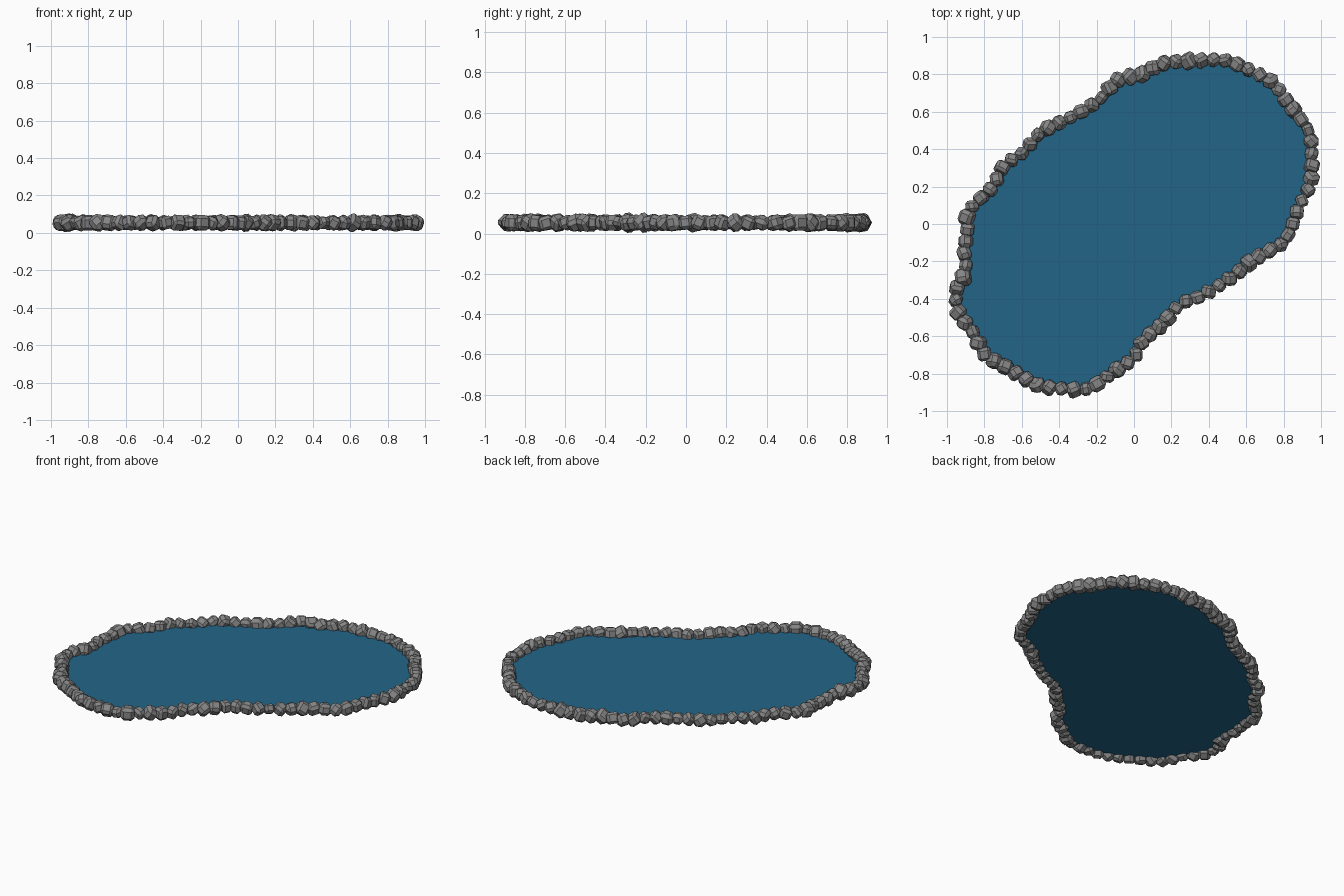
import bpy, bmesh, random
from mathutils import Vector, Matrix, Euler

if "Cube" in bpy.data.objects:
    bpy.data.objects.remove(bpy.data.objects["Cube"])

random.seed(7)
WATER_Z = 0.045
STONE_Z = 0.054
STONE_COUNT = 86

# Shoreline, anticlockwise from the top
SHORE = [(.49, .875), (.37, .875), (.16, .86), (.04, .80), (-.09, .77), (-.18, .67),
         (-.32, .58), (-.50, .49), (-.59, .385), (-.70, .31), (-.755, .20),
         (-.885, .07), (-.89, -.06), (-.91, -.13), (-.90, -.255), (-.95, -.35),
         (-.94, -.475), (-.86, -.58), (-.80, -.695), (-.695, -.76), (-.52, -.86),
         (-.385, -.88), (-.245, -.88), (-.10, -.785), (0, -.715), (.05, -.62),
         (.155, -.535), (.245, -.43), (.36, -.385), (.53, -.28), (.625, -.20),
         (.70, -.155), (.81, -.085), (.885, .10), (.945, .22), (.95, .36),
         (.94, .485), (.87, .59), (.82, .65), (.745, .755), (.615, .825)]


def material(name, color):
    m = bpy.data.materials.new(name)
    m.diffuse_color = (*color, 1)
    m.use_nodes = True
    m.node_tree.nodes["Principled BSDF"].inputs["Base Color"].default_value = m.diffuse_color
    return m


def make_object(name, bm, mat):
    me = bpy.data.meshes.new(name)
    bm.to_mesh(me)
    bm.free()
    me.materials.append(mat)
    ob = bpy.data.objects.new(name, me)
    bpy.context.collection.objects.link(ob)
    return ob


def smooth_loop(points, steps):
    """Closed Catmull-Rom curve through the points."""
    p = [Vector(q) for q in points]
    n, out = len(p), []
    for i in range(n):
        a, b, c, d = p[i - 1], p[i], p[(i + 1) % n], p[(i + 2) % n]
        for k in range(steps):
            t = k / steps
            out.append(0.5 * (2 * b + (c - a) * t + (2 * a - 5 * b + 4 * c - d) * t ** 2
                              + (3 * b - a - 3 * c + d) * t ** 3))
    return out


def spaced(loop, count):
    """Evenly spaced points along a closed loop."""
    seg = [(loop[(i + 1) % len(loop)] - q).length for i, q in enumerate(loop)]
    step, target, walked, out = sum(seg) / count, 0.0, 0.0, []
    for i, q in enumerate(loop):
        while len(out) < count and target < walked + seg[i]:
            out.append(q.lerp(loop[(i + 1) % len(loop)], (target - walked) / seg[i]))
            target += step
        walked += seg[i]
    return out


water_blue = material("water blue", (0.017, 0.130, 0.245))
stone_grey = material("stone grey", (0.235, 0.235, 0.235))
shore = smooth_loop(SHORE, 4)

# Water surface: one flat sheet ending under the stones
bm = bmesh.new()
face = bm.faces.new([bm.verts.new((q.x, q.y, WATER_Z)) for q in shore])
face.normal_update()
if face.normal.z < 0:
    face.normal_flip()
bmesh.ops.triangulate(bm, faces=[face])
make_object("water_surface", bm, water_blue)

# Stone border: chamfered blocks, tumbled at random
bm = bmesh.new()
for q in spaced(shore, STONE_COUNT):
    block = bmesh.new()
    bmesh.ops.create_cube(block, size=1)
    bmesh.ops.bevel(block, geom=block.edges[:], offset=random.uniform(0.2, 0.28),
                    segments=1, affect='EDGES')
    s = random.uniform(0.066, 0.082)
    turn = Euler([random.uniform(0, 6.28) for _ in range(3)]).to_matrix().to_4x4()
    size = Matrix.Diagonal((s, s * random.uniform(0.85, 1.05), s * random.uniform(0.9, 1.05), 1))
    block.transform(Matrix.Translation((q.x, q.y, STONE_Z)) @ turn @ size)
    piece = bpy.data.meshes.new("piece")
    block.to_mesh(piece)
    block.free()
    bm.from_mesh(piece)
    bpy.data.meshes.remove(piece)
make_object("stone_border", bm, stone_grey)
